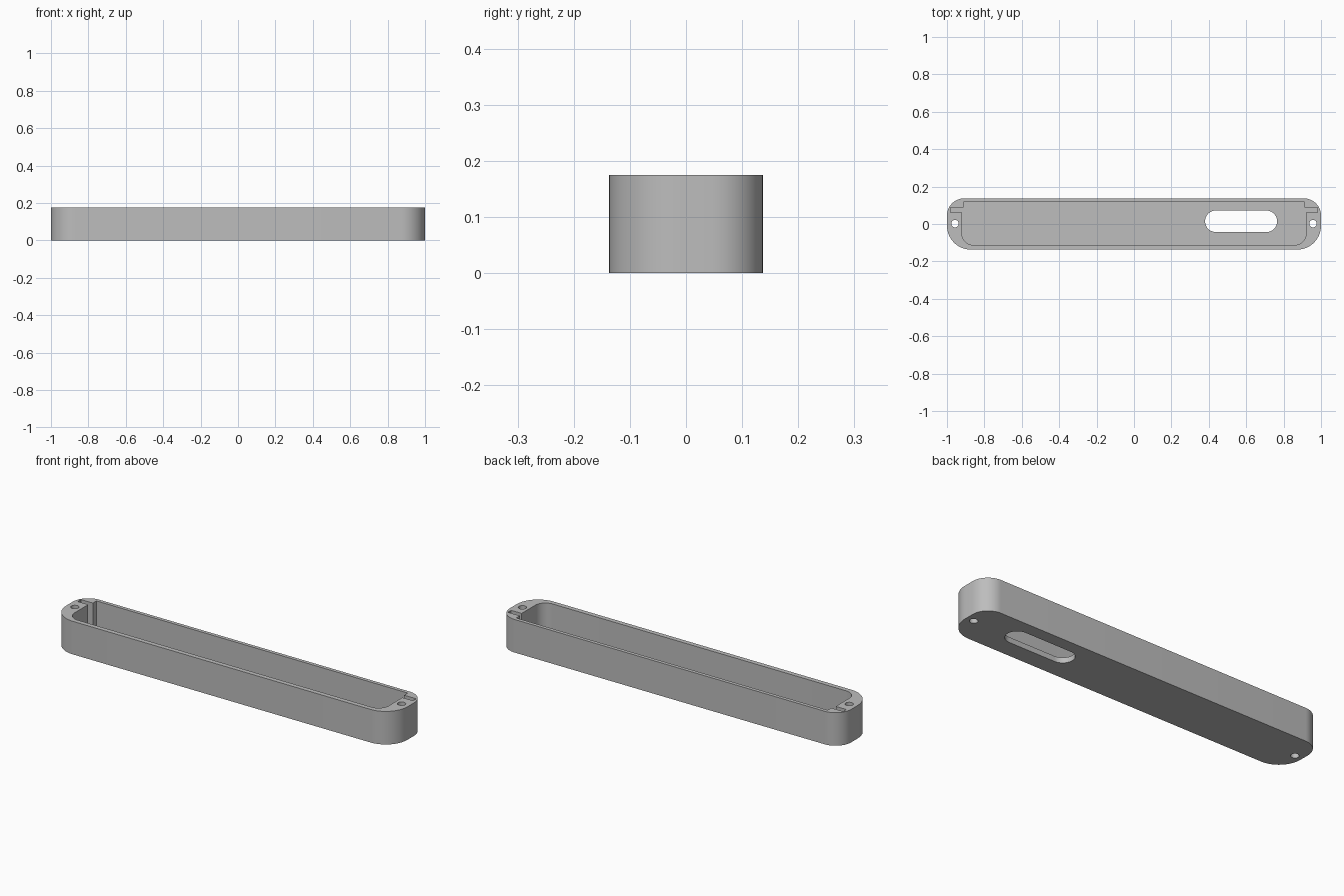
import bpy, bmesh, math

if "Cube" in bpy.data.objects:
    bpy.data.objects.remove(bpy.data.objects["Cube"])

H = 0.175       # tray height
FLOOR = 0.028   # floor thickness

grey = bpy.data.materials.new("mid grey")
grey.diffuse_color = (0.51, 0.51, 0.51, 1)
grey.use_nodes = True
grey.node_tree.nodes["Principled BSDF"].inputs["Base Color"].default_value = grey.diffuse_color


def rounded(points, steps=14):
    """Outline from (x, y, radius) corners of right angles, counter-clockwise."""
    out = []
    n = len(points)
    for i, (x, y, r) in enumerate(points):
        if r == 0:
            out.append((x, y))
            continue
        px, py, _ = points[i - 1]
        nx, ny, _ = points[(i + 1) % n]
        lp, ln = math.hypot(px - x, py - y), math.hypot(nx - x, ny - y)
        a = ((px - x) / lp, (py - y) / lp)
        b = ((nx - x) / ln, (ny - y) / ln)
        for k in range(steps + 1):
            t = math.pi / 2 * k / steps
            u, v = r * (1 - math.sin(t)), r * (1 - math.cos(t))
            out.append((x + a[0] * u + b[0] * v, y + a[1] * u + b[1] * v))
    return out


def prism(name, outline, z0, z1):
    bm = bmesh.new()
    face = bm.faces.new([bm.verts.new((x, y, z0)) for x, y in outline])
    ext = bmesh.ops.extrude_face_region(bm, geom=[face])
    verts = [g for g in ext["geom"] if isinstance(g, bmesh.types.BMVert)]
    bmesh.ops.translate(bm, verts=verts, vec=(0, 0, z1 - z0))
    bmesh.ops.recalc_face_normals(bm, faces=bm.faces)
    mesh = bpy.data.meshes.new(name)
    bm.to_mesh(mesh)
    bm.free()
    mesh.materials.append(grey)
    ob = bpy.data.objects.new(name, mesh)
    bpy.context.collection.objects.link(ob)
    return ob


# Tray body with wider front corners
tray = prism("tray", rounded([(-1, -0.137, 0.128), (1, -0.137, 0.128),
                              (1, 0.137, 0.092), (-1, 0.137, 0.092)]), 0, H)

# Cavity with a narrow card slot at each end
half = [(0.92, -0.112, 0.06), (0.92, 0.061, 0), (0.982, 0.061, 0),
        (0.982, 0.088, 0), (0.912, 0.088, 0), (0.912, 0.118, 0)]
mirrored = [(-x, y, r) for x, y, r in reversed(half)]
cutters = [prism("cavity_cutter", rounded(half + mirrored), FLOOR, H + 0.1)]

# Oblong opening in the floor
cutters.append(prism("opening_cutter", rounded(
    [(0.38, -0.043, 0.0572), (0.765, -0.043, 0.0572),
     (0.765, 0.072, 0.0572), (0.38, 0.072, 0.0572)]), -0.1, FLOOR + 0.05))

# Screw hole through each end
for side in (-1, 1):
    circle = [(side * 0.957 + 0.02 * math.cos(math.tau * k / 28),
               0.002 + 0.02 * math.sin(math.tau * k / 28)) for k in range(28)]
    cutters.append(prism("screw_hole_cutter", circle, -0.1, H + 0.1))

# Cut everything out of the body
bpy.context.view_layer.objects.active = tray
tray.select_set(True)
for c in cutters:
    mod = tray.modifiers.new("cut", "BOOLEAN")
    mod.operation = "DIFFERENCE"
    mod.solver = "EXACT"
    mod.object = c
    bpy.ops.object.modifier_apply(modifier=mod.name)
    bpy.data.objects.remove(c)

bpy.ops.object.shade_smooth_by_angle(angle=math.radians(30))
